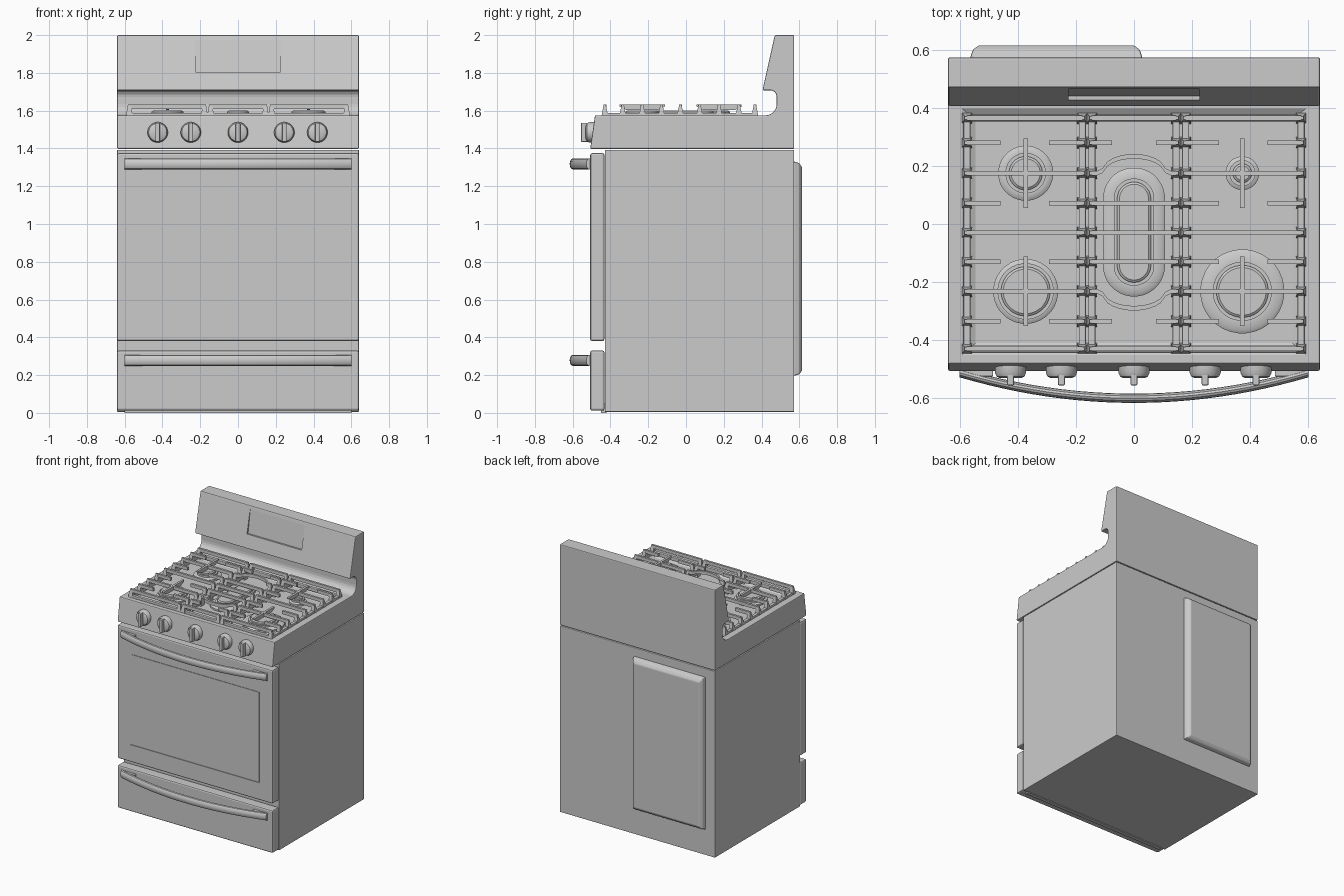
import bpy, bmesh, math
from mathutils import Vector

cube = bpy.data.objects.get("Cube")
if cube:
    bpy.data.objects.remove(cube, do_unlink=True)

enamel = bpy.data.materials.new("light grey enamel")
enamel.use_nodes = True
GREY = (0.6, 0.6, 0.6, 1)
enamel.diffuse_color = GREY
enamel.node_tree.nodes["Principled BSDF"].inputs["Base Color"].default_value = GREY


def loft(name, rings, bevel=0, smooth=False, segments=2):
    """Skin matching rings of points and cap both ends."""
    bm = bmesh.new()
    rows = [[bm.verts.new(p) for p in ring] for ring in rings]
    n = len(rows[0])
    for a, b in zip(rows, rows[1:]):
        for i in range(n):
            bm.faces.new((a[i], a[(i + 1) % n], b[(i + 1) % n], b[i]))
    bm.faces.new(rows[0][::-1])
    bm.faces.new(rows[-1])
    bmesh.ops.recalc_face_normals(bm, faces=bm.faces)
    mesh = bpy.data.meshes.new(name)
    bm.to_mesh(mesh)
    bm.free()
    ob = bpy.data.objects.new(name, mesh)
    bpy.context.collection.objects.link(ob)
    mesh.materials.append(enamel)
    if bevel:
        mod = ob.modifiers.new("soft edges", 'BEVEL')
        mod.width, mod.segments, mod.limit_method = bevel, segments, 'ANGLE'
    if smooth:
        bpy.ops.object.select_all(action='DESELECT')
        ob.select_set(True)
        bpy.context.view_layer.objects.active = ob
        bpy.ops.object.shade_smooth_by_angle(angle=math.radians(35))
    return ob


def rect(x0, x1, y0, y1, z):
    return [(x0, y0, z), (x1, y0, z), (x1, y1, z), (x0, y1, z)]


def box(name, x0, x1, y0, y1, z0, z1, bevel=0):
    return loft(name, [rect(x0, x1, y0, y1, z0), rect(x0, x1, y0, y1, z1)], bevel)


def side_prism(name, profile, half, bevel=0):
    return loft(name, [[(x, y, z) for y, z in profile] for x in (-half, half)], bevel)


def stadium(x, y, r, z, stretch=0, n=32):
    """Round ring, lengthened in y when stretch is set."""
    ring = []
    for i in range(n):
        a = 2 * math.pi * (i + 0.5) / n
        ring.append((x + r * math.cos(a),
                     y + r * math.sin(a) + math.copysign(stretch, math.sin(a)), z))
    return ring


def cut(target, cutter):
    cutter.hide_render = True
    cutter.hide_viewport = True
    cutter.display_type = 'WIRE'
    mod = target.modifiers.new("cut", 'BOOLEAN')
    mod.operation, mod.solver, mod.object = 'DIFFERENCE', 'EXACT', cutter


# Cabinet, oven door and drawer
W = 0.64
box("cabinet", -W, W, -0.43, 0.573, 0.005, 1.393, 0.004)
door = box("oven_door", -W, W, -0.507, -0.432, 0.38, 1.375, 0.01)
box("drawer_front", -W, W, -0.507, -0.432, 0.012, 0.33, 0.01)
box("hidden_base_strip", -0.6, 0.6, -0.45, -0.42, 0, 0.05)

# Narrow groove around the oven window
groove = box("window_groove_cutter", -0.533, 0.533, -0.6, -0.502, 0.51, 1.188)
cut(door, groove)
box("oven_window", -0.528, 0.528, -0.506, -0.49, 0.515, 1.183)

# Cooktop and backguard in one side profile
profile = [(-0.507, 1.398), (-0.482, 1.575), (0.42, 1.575)]
for i in range(1, 7):
    a = math.radians(-90 + 15 * i)
    profile.append((0.42 + 0.06 * math.cos(a), 1.635 + 0.06 * math.sin(a)))
for i in range(5):
    a = math.radians(22.5 * i)
    profile.append((0.445 + 0.035 * math.cos(a), 1.673 + 0.035 * math.sin(a)))
profile += [(0.405, 1.708), (0.47, 2.0), (0.573, 2.0), (0.573, 1.398)]
top = side_prism("cooktop_and_backguard", profile, W, 0.006)

# Sunken burner tray
FLOOR = 1.55
cut(top, loft("tray_cutter", [rect(-0.545, 0.545, -0.41, 0.36, FLOOR),
                              rect(-0.595, 0.595, -0.452, 0.4, 1.576),
                              rect(-0.595, 0.595, -0.452, 0.4, 1.6)]))

# Shallow display recess in the backguard
cut(top, side_prism("display_cutter",
                    [(0.38, 1.805), (0.44, 1.805), (0.467, 1.975), (0.38, 1.975)], 0.225))

# Raised cover on the back
loft("rear_cover", [[(x, y, z) for x, z in ((a, c), (b, c), (b, d), (a, d))]
                    for y, a, b, c, d in ((0.57, -0.565, 0.03, 0.195, 1.332),
                                          (0.60, -0.555, 0.02, 0.205, 1.322),
                                          (0.615, -0.535, 0.0, 0.225, 1.3))], 0.006)


# Bowed handles
def handle(name, z):
    rings = []
    for i in range(25):
        t = -1 + i / 12
        y = -0.6 + 0.088 * t * t
        rings.append([(0.6 * t, y + 0.016 * math.cos(k * math.pi / 6),
                       z + 0.029 * math.sin(k * math.pi / 6)) for k in range(12)])
    loft(name, rings, smooth=True)
    for s in (-1, 1):
        box(name + "_mount", s * 0.54 - 0.055, s * 0.54 + 0.055, -0.525, -0.5,
            z - 0.02, z + 0.024, 0.004)


handle("door_handle", 1.318)
handle("drawer_handle", 0.278)

# Control knobs with grip bars
for x in (-0.425, -0.25, 0, 0.245, 0.42):
    rings = []
    for y, r in ((-0.485, 0.054), (-0.512, 0.054), (-0.525, 0.048), (-0.531, 0.036)):
        rings.append([(px, y, pz + 1.485) for px, pz, _ in stadium(x, 0, r, 0)])
    loft("knob", rings, smooth=True)
    box("knob_grip", x - 0.012, x + 0.012, -0.556, -0.5, 1.435, 1.535, 0.005)


# Burners: base, groove step and cap
def burner(name, x, y, r, cap, stretch=0):
    steps = ((r, FLOOR - 0.005), (r, FLOOR + 0.012), (r - 0.012, FLOOR + 0.02),
             (cap + 0.012, FLOOR + 0.02), (cap + 0.012, 1.583))
    loft(name + "_base", [stadium(x, y, a, z, stretch) for a, z in steps], smooth=True)
    steps = ((cap, 1.58), (cap, 1.594), (cap - 0.008, 1.6))
    loft(name + "_cap", [stadium(x, y, a, z, stretch) for a, z in steps], smooth=True)


REAR, FRONT, SIDE = 0.175, -0.232, 0.373
burner("rear_right_burner", -SIDE, REAR, 0.095, 0.058)
burner("rear_left_burner", SIDE, REAR, 0.058, 0.033)
burner("front_right_burner", -SIDE, FRONT, 0.112, 0.085)
burner("front_left_burner", SIDE, FRONT, 0.145, 0.09)
burner("center_burner", 0, -0.028, 0.107, 0.058, 0.115)

# Grates
LOW, HIGH, HALF = 1.608, 1.632, 0.008


def foot(x, y):
    loft("grate_foot", [rect(x - 0.018, x + 0.018, y - 0.02, y + 0.02, FLOOR),
                        rect(x - 0.016, x + 0.016, y - 0.015, y + 0.015, 1.585),
                        rect(x - 0.008, x + 0.008, y - 0.006, y + 0.006, HIGH)])


def bar(x0, x1, y):
    box("grate_bar", x0, x1, y - HALF, y + HALF, LOW, HIGH)


LINES = (0.365, 0.28, REAR, 0.072, -0.03, -0.13, FRONT, -0.335, -0.43)
SHORT = (0.28, 0.072, -0.13, -0.335)
for name, x0, x1, reach in (("right", -0.575, -0.178, 0.115),
                            ("center", -0.145, 0.145, 0.07),
                            ("left", 0.178, 0.575, 0.115)):
    for x in (x0, x1):
        box(name + "_grate_rail", x - 0.012, x + 0.012, -0.44, 0.375, 1.562, 1.588, 0.004)
        for y in LINES:
            foot(x, y)
    for y in (0.365, -0.43):
        box(name + "_grate_end", x0, x1, y - 0.012, y + 0.012, 1.562, 1.588, 0.004)
    for y in LINES:
        middle = name == "center"
        if y in SHORT and not (middle and y in (0.072, -0.13)):
            bar(x0, x0 + reach, y)
            bar(x1 - reach, x1, y)
        elif middle and y in (REAR, FRONT):
            # Bars that bow around the oval burner
            out = 1 if y == REAR else -1
            rings = []
            for i in range(17):
                x = x0 + (x1 - x0) * i / 16
                lift = 0.058 * math.sqrt(max(0, 1 - (x / 0.11) ** 2)) * out
                rings.append([(x, y + lift + d, z) for d, z in
                              ((-HALF, LOW), (HALF, LOW), (HALF, HIGH), (-HALF, HIGH))])
            loft("bowed_grate_bar", rings)
        else:
            bar(x0, x1, y)

# Cross fingers over the corner burners
for x in (-SIDE, SIDE):
    for y in (REAR, FRONT):
        loft("cross_finger", [rect(x - HALF, x + HALF, y - 0.085, y + 0.085, 1.604),
                              rect(x - HALF, x + HALF, y - 0.12, y + 0.12, 1.622),
                              rect(x - HALF, x + HALF, y - 0.12, y + 0.12, HIGH)])
